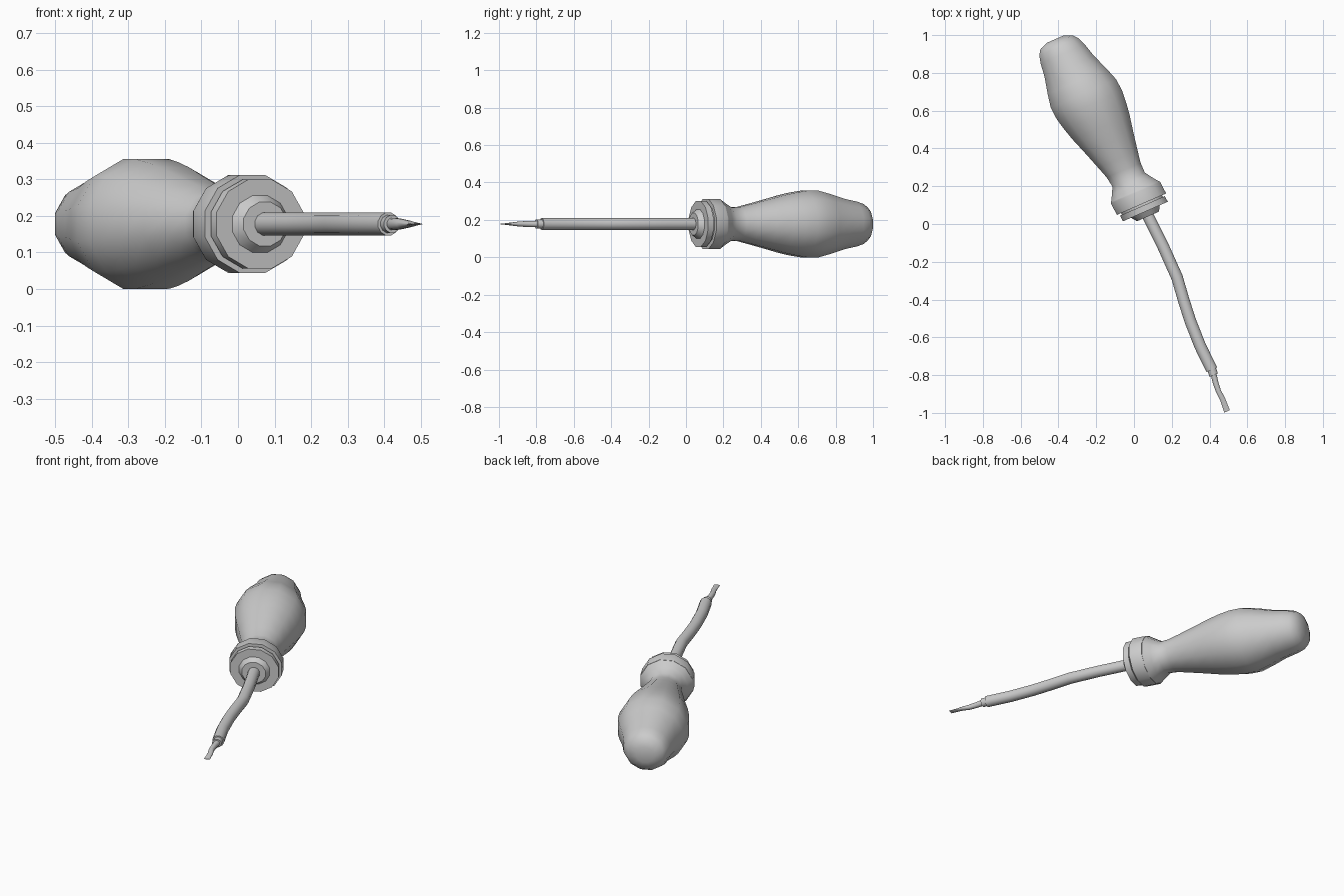
import bpy, bmesh, math
from mathutils import Vector

cube = bpy.data.objects.get("Cube")
if cube:
    bpy.data.objects.remove(cube, do_unlink=True)

grey = bpy.data.materials.new("plain grey")
grey.use_nodes = True
colour = (0.6, 0.6, 0.6, 1)
grey.diffuse_color = colour
grey.node_tree.nodes["Principled BSDF"].inputs["Base Color"].default_value = colour

SIDES = 12
HEIGHT = 0.178
ACROSS = Vector((0.917, 0.4, 0))   # horizontal direction of every cross-section
UP = Vector((0, 0, 1))


def loft(name, sections):
    """Skin rings given as (x, y, half width, half height), closed at both ends."""
    bm = bmesh.new()
    rings = []
    for x, y, wide, high in sections:
        ring = []
        for i in range(SIDES):
            a = math.tau * (i + 0.5) / SIDES
            grow = 1 / math.cos(math.pi / SIDES)   # flats sit at the given radius
            p = Vector((x, y, HEIGHT)) + grow * (ACROSS * wide * math.cos(a) + UP * high * math.sin(a))
            ring.append(bm.verts.new(p))
        rings.append(ring)
    for a, b in zip(rings, rings[1:]):
        for i in range(SIDES):
            j = (i + 1) % SIDES
            bm.faces.new((a[i], a[j], b[j], b[i]))
    bm.faces.new(rings[0])
    bm.faces.new(rings[-1])
    bmesh.ops.recalc_face_normals(bm, faces=bm.faces)
    mesh = bpy.data.meshes.new(name)
    bm.to_mesh(mesh)
    bm.free()
    mesh.materials.append(grey)
    obj = bpy.data.objects.new(name, mesh)
    bpy.context.collection.objects.link(obj)
    bpy.ops.object.select_all(action='DESELECT')
    obj.select_set(True)
    bpy.context.view_layer.objects.active = obj
    bpy.ops.object.shade_smooth_by_angle(angle=math.radians(42))
    return obj


def turned(profile):
    """Round sections along the slanted handle axis from (y, radius) pairs."""
    return [(0.095 - 0.525 * y, y, r * 1.06, r) for y, r in profile]


# Swelling grip with a narrow neck and rounded butt
loft("handle", turned([
    (0.165, 0.134), (0.203, 0.108), (0.235, 0.088), (0.285, 0.092), (0.342, 0.107),
    (0.43, 0.131), (0.513, 0.155), (0.57, 0.168), (0.63, 0.178), (0.69, 0.178),
    (0.755, 0.160), (0.834, 0.134), (0.90, 0.120), (0.938, 0.107), (0.962, 0.088),
    (0.978, 0.045)]))

# Guard: broad flange, groove, thinner disc and tapered boss
loft("guard", turned([
    (0.17, 0.132), (0.165, 0.134), (0.105, 0.134), (0.105, 0.112), (0.096, 0.112),
    (0.096, 0.122), (0.066, 0.122), (0.066, 0.078), (0.04, 0.060)]))

# Slightly wavy shaft
path = [(0.06, 0.07), (0.085, 0.02), (0.155, -0.12), (0.228, -0.283),
        (0.262, -0.40), (0.297, -0.51), (0.35, -0.645), (0.412, -0.772)]
loft("shaft", [(x, y, 0.031, 0.031) for x, y in path])

# Stepped ferrule and flat tapered blade
loft("ferrule", [(0.41, -0.765, 0.024, 0.024), (0.422, -0.80, 0.024, 0.024)])
loft("blade", [
    (0.42, -0.79, 0.016, 0.017), (0.432, -0.84, 0.015, 0.016), (0.447, -0.885, 0.014, 0.014),
    (0.468, -0.925, 0.014, 0.009), (0.493, -0.992, 0.016, 0.001)])
